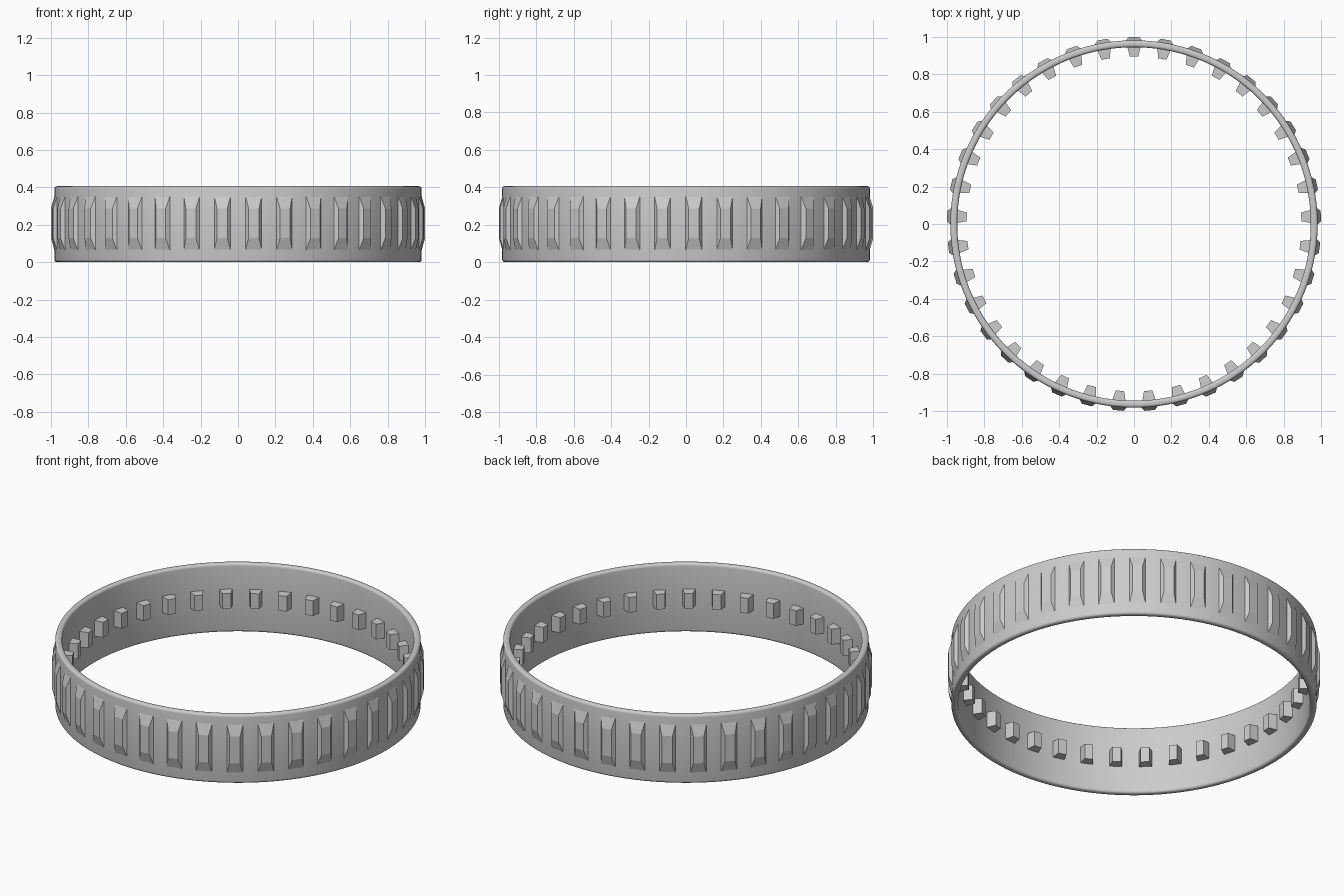
import bpy, bmesh, math
from mathutils import Matrix

old = bpy.data.objects.get("Cube")
if old:
    bpy.data.objects.remove(old, do_unlink=True)

COUNT = 37                      # lugs and teeth around the band
HEIGHT = 0.406
MID = HEIGHT / 2
R_IN, R_OUT, ROUND = 0.945, 0.982, 0.014

grey = bpy.data.materials.new("plain grey")
grey.use_nodes = True
colour = (0.6, 0.6, 0.6, 1)
grey.diffuse_color = colour
grey.node_tree.nodes["Principled BSDF"].inputs["Base Color"].default_value = colour


def add_object(name, bm):
    bmesh.ops.recalc_face_normals(bm, faces=bm.faces)
    mesh = bpy.data.meshes.new(name)
    bm.to_mesh(mesh)
    bm.free()
    mesh.materials.append(grey)
    obj = bpy.data.objects.new(name, mesh)
    bpy.context.collection.objects.link(obj)
    return obj


def band():
    """Rounded rectangle section spun into a ring."""
    points = []
    corners = [(R_OUT, 0, -90), (R_OUT, HEIGHT, 0), (R_IN, HEIGHT, 90), (R_IN, 0, 180)]
    for r, z, start in corners:
        cr = r - ROUND if r == R_OUT else r + ROUND
        cz = z - ROUND if z else ROUND
        for i in range(5):
            a = math.radians(start + i * 22.5)
            points.append((cr + ROUND * math.cos(a), 0, cz + ROUND * math.sin(a)))
    bm = bmesh.new()
    verts = [bm.verts.new(p) for p in points]
    edges = [bm.edges.new((v, verts[i - 1])) for i, v in enumerate(verts)]
    bmesh.ops.spin(bm, geom=verts + edges, cent=(0, 0, 0), axis=(0, 0, 1),
                   angle=math.tau, steps=COUNT * 4, use_merge=True)
    bmesh.ops.remove_doubles(bm, verts=bm.verts, dist=1e-5)
    return add_object("band", bm)


def ring_of_blocks(name, sections, z_mid):
    """Loft (radius, width, height) rectangles outward and repeat them around the band."""
    bm = bmesh.new()
    for k in range(COUNT):
        turn = Matrix.Rotation(math.pi / 2 + math.tau * k / COUNT, 3, "Z")
        loops = []
        for r, w, h in sections:
            rect = [(r, sy * w / 2, z_mid + sz * h / 2)
                    for sy, sz in ((-1, -1), (1, -1), (1, 1), (-1, 1))]
            loops.append([bm.verts.new(turn @ Matrix.Translation(p).to_translation()) for p in rect])
        bm.faces.new(loops[0])
        bm.faces.new(loops[-1])
        for a, b in zip(loops, loops[1:]):
            for i in range(4):
                bm.faces.new((a[i - 1], a[i], b[i], b[i - 1]))
    return add_object(name, bm)


ring = band()
bpy.ops.object.select_all(action="DESELECT")
ring.select_set(True)
bpy.context.view_layer.objects.active = ring
bpy.ops.object.shade_smooth_by_angle(angle=math.radians(35))

# Outer grip lugs with sloped ends, and short teeth inside
ring_of_blocks("outer_lugs", [(0.965, 0.09, 0.3), (0.979, 0.09, 0.3), (1.0, 0.056, 0.16)], MID + 0.005)
ring_of_blocks("inner_teeth", [(0.895, 0.046, 0.09), (0.955, 0.074, 0.095)], MID + 0.005)
